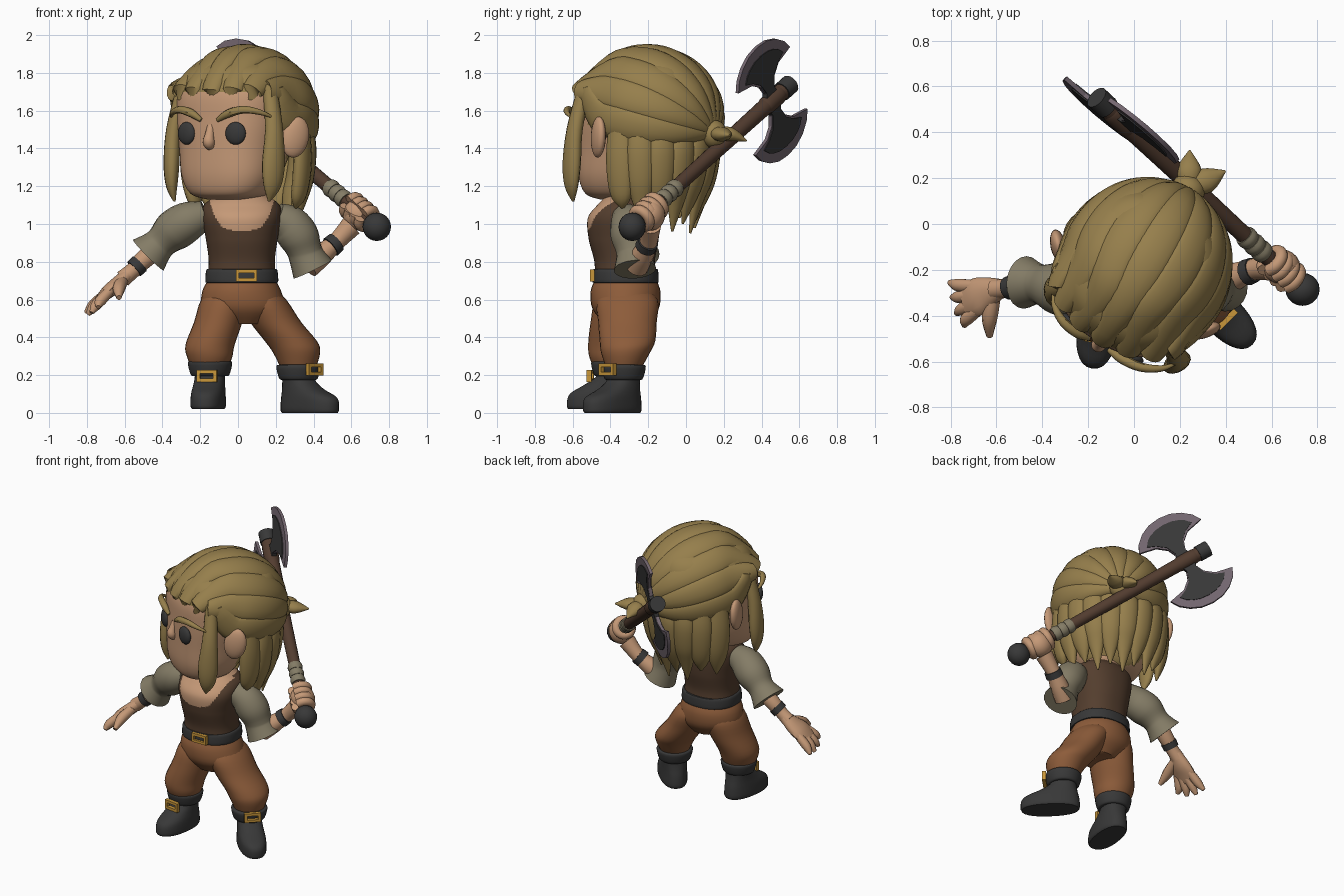
import bpy, bmesh
from math import sin, cos, pi, radians
from mathutils import Vector, Matrix

if "Cube" in bpy.data.objects:
    bpy.data.objects.remove(bpy.data.objects["Cube"])


def mat(name, r, g, b):
    m = bpy.data.materials.new(name)
    m.diffuse_color = [((c / 255 + .055) / 1.055) ** 2.4 for c in (r, g, b)] + [1]
    m.use_nodes = True
    m.node_tree.nodes["Principled BSDF"].inputs["Base Color"].default_value = m.diffuse_color
    return m


SKIN = mat("skin", 197, 153, 119)
HAIR = mat("dark blond hair", 150, 127, 76)
VEST = mat("dark brown leather", 84, 62, 46)
PANTS = mat("rust brown cloth", 141, 92, 58)
BLACK = mat("black leather", 56, 56, 56)
SLEEVE = mat("grey olive cloth", 132, 124, 102)
GOLD = mat("gold", 200, 150, 58)
STEEL = mat("pale steel", 116, 103, 112)
WOOD = mat("dark wood", 82, 60, 47)
I = Matrix()
HEAD = Matrix.Translation((0, -.26, 0)) @ Matrix.Rotation(radians(-30), 4, 'Z')


def finish(name, bm, mats, M=I, rule=None, angle=45):
    bmesh.ops.recalc_face_normals(bm, faces=bm.faces)
    if rule:
        for f in bm.faces:
            f.material_index = rule(f.calc_center_median())
    bm.transform(M)
    me = bpy.data.meshes.new(name)
    bm.to_mesh(me)
    bm.free()
    for m in mats:
        me.materials.append(m)
    me.shade_smooth()
    me.set_sharp_from_angle(angle=radians(angle))
    ob = bpy.data.objects.new(name, me)
    bpy.context.collection.objects.link(ob)
    return ob


def spline(st, k):
    """Catmull-Rom through stations of any dimension."""
    P = [st[0]] + list(st) + [st[-1]]
    out = []
    for i in range(1, len(P) - 2):
        for j in range(k):
            t = j / k
            out.append([.5 * (2 * b + (c - a) * t + (2 * a - 5 * b + 4 * c - d) * t * t
                              + (3 * b - a - 3 * c + d) * t ** 3)
                        for a, b, c, d in zip(*P[i - 1:i + 3])])
    return out + [list(st[-1])]


def tube(name, st, mats, ref=(0, 1, 0), axis=None, M=I, n=14, k=4, p=2, rule=None, centre=None):
    """Sweep along (x,y,z,width[,thickness]) stations; thickness lies along ref."""
    st = spline([tuple(s) if len(s) == 5 else tuple(s) + (s[3],) for s in st], k)
    pos = [Vector(s[:3]) for s in st]
    bm = bmesh.new()
    rings = []
    for i, s in enumerate(st):
        T = Vector(axis) if axis else (pos[min(i + 1, len(st) - 1)] - pos[max(i - 1, 0)]).normalized()
        N = (pos[i] - Vector(centre)) if centre else Vector(ref)
        N = (N - T * N.dot(T)).normalized()
        B = T.cross(N)
        ring = []
        for j in range(n):
            c, d = cos(2 * pi * j / n), sin(2 * pi * j / n)
            c, d = [(1 if q > 0 else -1) * abs(q) ** (2 / p) for q in (c, d)]
            ring.append(bm.verts.new(pos[i] + B * c * max(s[3], .002) + N * d * max(s[4], .002)))
        rings.append(ring)
    for a, b in zip(rings, rings[1:]):
        for j in range(n):
            bm.faces.new((a[j], a[(j + 1) % n], b[(j + 1) % n], b[j]))
    bm.faces.new(rings[0])
    bm.faces.new(rings[-1])
    return finish(name, bm, mats, M, rule)


def ball(name, loc, scale, m, M=I, rot=I):
    bm = bmesh.new()
    bmesh.ops.create_uvsphere(bm, u_segments=20, v_segments=12, radius=1)
    bm.transform(Matrix.Translation(loc) @ rot @ Matrix.Diagonal((*scale, 1)))
    return finish(name, bm, [m], M)


def buckle(name, M, w, h, b=.018):
    bm = bmesh.new()
    for x, z, sx, sz in ((0, h / 2, w + b, b), (0, -h / 2, w + b, b), (w / 2, 0, b, h), (-w / 2, 0, b, h)):
        bmesh.ops.create_cube(bm, size=1, matrix=Matrix.Translation((x, 0, z)) @ Matrix.Diagonal((sx, .025, sz, 1)))
    finish(name, bm, [GOLD], M)


# Head: face skin, hair-coloured scalp
tube("head", [(0, (f + b) / 2, z, w, (b - f) / 2) for z, f, b, w in (
    (1.13, -.2, .02, .11), (1.16, -.265, .08, .2), (1.25, -.295, .15, .255), (1.4, -.3, .25, .285),
    (1.55, -.3, .34, .315), (1.7, -.29, .4, .325), (1.82, -.22, .36, .27), (1.89, -.08, .24, .14))],
    [SKIN, HAIR], axis=(0, 0, 1), M=HEAD, n=64, k=6, p=2.5,
    rule=lambda c: int(c.z > 1.69 or c.y > .04 or (c.y > -.13 and c.z > 1.53)))
tube("nose", [(0, -.285, 1.52, .02), (0, -.302, 1.47, .025), (0, -.31, 1.435, .032), (0, -.29, 1.41, .025)], [SKIN], M=HEAD)
for s, side, e in ((-1, "left", .86), (1, "right", 1)):
    ball(side + "_eye", (s * .15, -.285, 1.48), (.057, .025, .06), BLACK, HEAD, Matrix.Rotation(s * .2, 4, 'Z'))
    ball(side + "_ear", (s * .365, -.025, 1.46), (.035, .075, .11), SKIN, HEAD,
         Matrix.Rotation(-s * .75, 4, 'Z') @ Matrix.Rotation(-.2, 4, 'X'))
    x = s * e
    tube(side + "_brow", [(s * .05, -.305, 1.55, .012), (x * .12, -.31, 1.585, .022), (x * .21, -.3, 1.605, .02),
                          (x * .29, -.26, 1.59, .014), (x * .34, -.2, 1.56, .004)], [HAIR], M=HEAD, n=8)
    tube(side + "_side_lock", [(x * .29, -.16, 1.7, .04, .035), (x * .33, -.19, 1.5, .05, .04),
                               (x * .335, -.205, 1.32, .065, .042), (x * .33, -.21, 1.2, .05, .03),
                               (x * .31, -.21, 1.12, .006)], [HAIR], M=HEAD, centre=(0, 0, 1.4))

# Swept-back locks from the hairline to the knot
MID = Vector((.005, .08, 1.575))
for i in range(9):
    a = radians(-95 + i * 23.75)
    x, c = .3 * sin(a), cos(a)
    st = [(x * .9, -.2 + .12 * (1 - c), 1.7, .015, .015), (x, -.275 + .14 * (1 - c), 1.705, .055, .04)]
    th0 = 36 + 36 * abs(sin(a))
    for j in range(6):
        th = radians(th0 + (166 - th0) * j / 5)
        q = Vector((.342 * sin(a) * sin(th), -.365 * cos(th), .335 * c * sin(th)))
        q = MID + Matrix.Rotation(radians(-14), 3, 'X') @ q
        st.append((*q, .03 + .066 * sin(th), .042))
    st.append((0, .45, 1.48, .025, .025))
    tube(f"swept_lock_{i + 1}", st, [HAIR], M=HEAD, centre=MID)

# Hanging locks behind the ears and down the back
for i in range(10):
    a = radians(5 + 18.9 * i)
    st = []
    tip = 1.09 - .09 * sin(a) - (.05 if i % 2 else 0)
    taper = 1 - sin(a)
    for z, r, w, t in ((1.6 - .12 * sin(a), .92, .06, .04), (1.4, .98, .075, .042), (1.25, .91 + .06 * taper, .073, .042),
                       (1.14, .8 + .12 * taper, .055, .035), (tip, .68 + .2 * taper, .006, .006)):
        st.append((.35 * r * cos(a), .06 + .36 * r * sin(a), z, w, t))
    tube(f"hanging_lock_{i + 1}", st, [HAIR], M=HEAD, centre=(0, .05, 1.4))
ball("hair_knot", (0, .475, 1.475), (.075, .065, .075), HAIR, HEAD)
for i, x in enumerate((-.08, .1)):
    tube(f"knot_tail_{i + 1}", [(0, .48, 1.48, .03), (x * .5, .55, 1.475, .055, .038), (x, .625, 1.44 + .03 * i, .004)],
         [HAIR], ref=(0, 0, 1), M=HEAD)

# Torso: vest with a scooped neckline
tube("torso", [(.02, -.32, .7, .185, .165), (.02, -.325, .8, .175, .16), (.02, -.33, .92, .19, .185),
               (.02, -.33, 1.03, .21, .19), (.02, -.31, 1.1, .2, .16), (.02, -.3, 1.15, .14, .12),
               (.02, -.28, 1.2, .1, .1), (.02, -.26, 1.3, .1, .1)], [VEST, SKIN], axis=(0, 0, 1), n=120, k=14, p=2.3,
     rule=lambda c: int(c.z > 1.14 or (c.y < -.31 and c.z > .965 + .14 * (abs(c.x - .02) / .165) ** 4)))
tube("belt", [(.02, -.32, .69, .18, .165), (.02, -.32, .695, .193, .175), (.02, -.32, .755, .188, .172),
              (.02, -.32, .76, .17, .16)], [BLACK], axis=(0, 0, 1), n=40, p=2.3)
buckle("belt_buckle", Matrix.Translation((.045, -.497, .727)), .095, .045)

# Trousers
tube("trouser_hips", [(.02, -.32, .7, .18, .165), (.02, -.32, .64, .21, .185), (.03, -.32, .55, .215, .175),
                      (.04, -.32, .47, .11, .11)], [PANTS], axis=(0, 0, -1), n=32)
tube("left_trouser_leg", [(-.05, -.32, .68, .07, .08), (-.07, -.325, .6, .125, .155), (-.105, -.35, .48, .128, .155),
                          (-.148, -.38, .36, .13, .138), (-.15, -.39, .29, .118, .12), (-.15, -.39, .22, .085, .085)],
     [PANTS], axis=(0, 0, -1), n=28)
tube("right_trouser_leg", [(.1, -.31, .68, .07, .08), (.13, -.31, .6, .125, .16), (.2, -.31, .48, .135, .155),
                           (.28, -.31, .38, .138, .147), (.31, -.32, .32, .125, .13), (.32, -.33, .23, .09, .09)],
     [PANTS], axis=(0, 0, -1), n=28)

# Boots with flared cuffs and buckles
for side, loc, yaw, bz, d in (("left", (-.148, -.385, .02), -8, .175, 0), ("right", (.32, -.33, 0), 45, .23, .015)):
    M = Matrix.Translation(loc) @ Matrix.Rotation(radians(yaw), 4, 'Z')
    tube(side + "_boot", [(0, -.07 - d, 0, .082, .17 + d), (0, -.07 - d, .02, .09, .178 + d), (0, -.065 - d, .08, .088, .168 + d),
                          (0, -.03, .13, .082, .122), (0, 0, .18, .08, .085), (0, 0, .24, .09, .09)],
         [BLACK], axis=(0, 0, 1), M=M, n=28, p=2.3)
    tube(side + "_boot_cuff", [(0, 0, .175, .085), (0, 0, .183, .103), (0, 0, .245, .118), (0, 0, .255, .1)],
         [BLACK], axis=(0, 0, 1), M=M, n=28)
    buckle(side + "_boot_buckle", M @ Matrix.Translation((0, -.122, bz)), .09, .045)

# Left arm, open hand
tube("left_sleeve", [(-.17, -.32, 1.05, .075), (-.26, -.31, 1.015, .105), (-.34, -.28, .965, .11), (-.4, -.265, .91, .088),
                     (-.43, -.26, .88, .092), (-.475, -.255, .835, .115)], [SLEEVE], n=20)
tube("left_forearm", [(-.42, -.26, .88, .055), (-.5, -.27, .81, .05), (-.55, -.28, .76, .042), (-.61, -.285, .71, .045)], [SKIN])
tube("left_wristband", [(-.52, -.273, .79, .053), (-.55, -.28, .762, .051)], [BLACK])
PALM = (-.7, 0, .7)
tube("left_palm", [(-.58, -.28, .735, .042, .036), (-.64, -.3, .68, .07, .04), (-.69, -.32, .64, .085, .036),
                   (-.735, -.34, .595, .07, .025)], [SKIN], ref=PALM)
for i, (x, y, z) in enumerate(((-.805, -.255, .53), (-.795, -.32, .52), (-.775, -.39, .53), (-.74, -.445, .56))):
    tube(f"left_finger_{i + 1}", [(-.68, -.27 - .035 * i, .645, .026), ((x - .72) / 2, (y - .28 - .035 * i) / 2, (z + .62) / 2, .029),
                                  (x, y, z, .012)], [SKIN], n=10)
tube("left_thumb", [(-.61, -.31, .7, .03), (-.63, -.41, .66, .034), (-.63, -.49, .61, .014)], [SKIN], ref=(0, 0, 1), n=10)

# Right arm
tube("right_sleeve", [(.2, -.32, 1.04, .075), (.27, -.3, 1.0, .102), (.32, -.29, .935, .108), (.348, -.28, .87, .094),
                      (.362, -.275, .83, .094), (.395, -.27, .76, .112)], [SLEEVE], n=20)
tube("right_forearm", [(.37, -.26, .77, .06), (.44, -.23, .835, .06), (.515, -.2, .9, .047), (.6, -.19, .99, .058)], [SKIN])
tube("right_wristband", [(.49, -.213, .878, .058), (.522, -.2, .905, .055)], [BLACK])

# Axe
P0, P1 = Vector((.735, -.285, .985)), Vector((-.15, .54, 1.73))
h = (P1 - P0).normalized()
v = Vector((0, 0, 1)) + .16 * h.cross(Vector((0, 0, 1)))
w = h.cross(v).normalized()
v = w.cross(h)


def along(t, r):
    return (*P0.lerp(P1, t), r)


tube("axe_handle", [along(0, .036), along(.3, .038), along(.7, .042), along(.98, .046)], [WOOD], ref=v, n=16)
tube("axe_end_cap", [along(.96, .052), along(1.015, .052)], [BLACK], ref=v, n=16)
ball("axe_pommel", P0, (.075, .072, .075), BLACK)
for i in range(3):
    t = .185 + .035 * i
    tube(f"grip_wrap_{i + 1}", [along(t, .044), along(t + .017, .049), along(t + .033, .044)], [SLEEVE], ref=v, n=16)

# Fist around the handle
ball("right_fist", Vector((.64, -.185, 1.05)), (.085, .075, .085), SKIN)
for i in range(4):
    c = P0.lerp(P1, .06 + .03 * i)
    st = [(*(c + .052 * (v * cos(a) + w * sin(a))), .028) for a in [radians(-60 + 40 * j) for j in range(9)]]
    tube(f"right_finger_{i + 1}", st, [SKIN], ref=h, n=10)

# Double blades: pale edge plate under a thicker dark plate
AX = Matrix((h, v, w)).transposed().to_4x4()
AX.translation = P0.lerp(P1, .895)


def plate(name, half, sign, thick, m):
    pts = [(-u, q) for u, q in half] + [(u, q) for u, q in reversed(half) if u > 0]
    bm = bmesh.new()
    lo, hi = [[bm.verts.new((u, sign * q, z)) for u, q in pts] for z in (-thick, thick)]
    bm.faces.new(lo)
    bm.faces.new(hi)
    for j in range(len(pts)):
        bm.faces.new((lo[j - 1], lo[j], hi[j], hi[j - 1]))
    finish(name, bm, [m], AX, angle=25)


for sign, side in ((1, "upper"), (-1, "lower")):
    plate(side + "_blade_edge", [(.04, .07), (.06, .12), (.12, .17), (.235, .195), (.205, .25), (.15, .298), (.08, .33), (0, .34)],
          sign, .01, STEEL)
    plate(side + "_blade_core", [(.055, .02), (.035, .07), (.06, .135), (.115, .18), (.17, .205), (.14, .24), (.11, .26), (.06, .278), (0, .284)],
          sign, .016, BLACK)
tube("axe_head_socket", [along(.85, .044), along(.87, .049), along(.93, .049), along(.95, .044)], [WOOD], ref=v, n=16)
